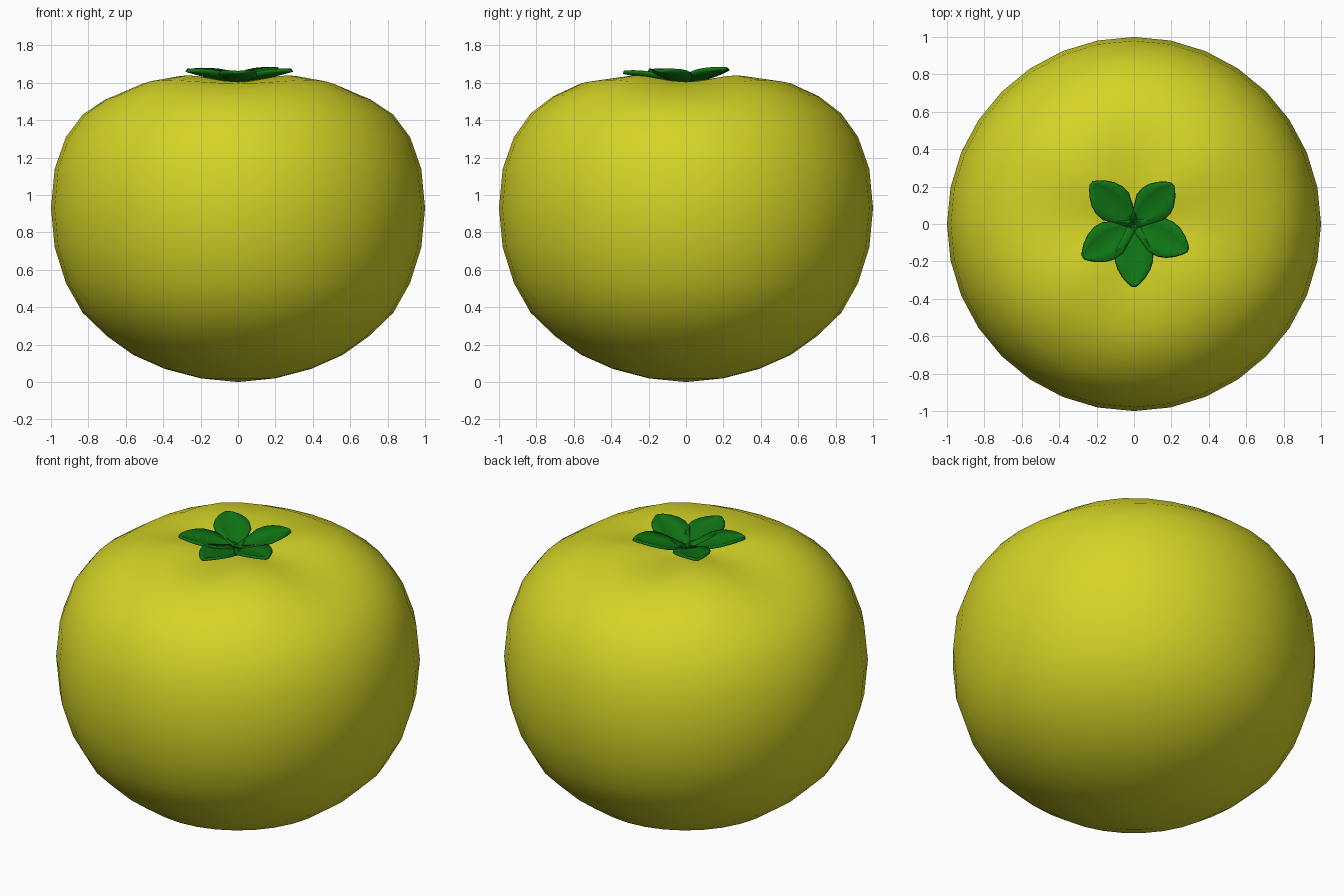
import bpy, bmesh, math
from mathutils import Vector

if "Cube" in bpy.data.objects:
    bpy.data.objects.remove(bpy.data.objects["Cube"])


def material(name, rgb):
    m = bpy.data.materials.new(name)
    m.diffuse_color = (*rgb, 1)
    m.use_nodes = True
    m.node_tree.nodes["Principled BSDF"].inputs["Base Color"].default_value = m.diffuse_color
    return m


def add_object(name, bm, mat):
    bmesh.ops.recalc_face_normals(bm, faces=bm.faces)
    me = bpy.data.meshes.new(name)
    bm.to_mesh(me)
    bm.free()
    me.materials.append(mat)
    for p in me.polygons:
        p.use_smooth = True
    ob = bpy.data.objects.new(name, me)
    bpy.context.collection.objects.link(ob)
    return ob


yellow = material("fruit yellow", (0.66, 0.66, 0.02))
green = material("leaf green", (0.005, 0.18, 0.007))

# Fruit body: profile (radius, height, crease depth) spun with 32 sides
PROFILE = [(.20, .02, 0), (.39, .07, 0), (.56, .145, 0), (.70, .245, 0),
           (.83, .37, 0), (.92, .53, 0), (.98, .72, 0), (1, .93, 0),
           (.98, 1.14, 0), (.92, 1.31, 0), (.83, 1.44, .01), (.71, 1.54, .03),
           (.56, 1.615, .045), (.38, 1.64, .035), (.20, 1.62, .015)]
N = 32
bm = bmesh.new()
rings = []
for r, z, d in PROFILE:
    ring = []
    for i in range(N):
        a = 2 * math.pi * i / N
        # shallow creases on top: strong towards the sides, softer front and back
        side = max(0, math.cos(2 * a)) ** 2
        front = max(0, -math.cos(2 * a)) ** 2 * (1 if r < .5 else .4)
        ring.append(bm.verts.new((r * math.cos(a), r * math.sin(a),
                                  z - d * (side + front))))
    rings.append(ring)
for lo, hi in zip(rings, rings[1:]):
    for i in range(N):
        j = (i + 1) % N
        bm.faces.new((lo[i], lo[j], hi[j], hi[i]))
for ring, z in ((rings[0], 0), (rings[-1], 1.575)):
    c = bm.verts.new((0, 0, z))
    for i in range(N):
        bm.faces.new((ring[i], ring[(i + 1) % N], c))
add_object("fruit_body", bm, yellow)

# Leaf crown: five cupped leaves (angle, length, tip height)
LEAVES = [(-90, .335, 1.655), (-26, .32, 1.665), (46, .295, 1.675),
          (136, .315, 1.67), (213, .325, 1.665)]
OUTLINE = [(0, .03), (.2, .06), (.42, .098), (.58, .1), (.72, .086),
           (.85, .06), (.95, .03), (1, .008)]
for k, (deg, length, tip) in enumerate(LEAVES):
    a = math.radians(deg)
    along = Vector((math.cos(a), math.sin(a), 0))
    across = Vector((-math.sin(a), math.cos(a), 0))
    bm = bmesh.new()
    rows = []
    for t, w in OUTLINE:
        row = []
        for s in (-1, -.5, 0, .5, 1):
            p = along * (t * length) + across * (s * w)
            p.z = 1.595 + (tip - 1.595) * t ** 1.1 + .025 * s * s * (w / .1)
            row.append(bm.verts.new(p))
        rows.append(row)
    for lo, hi in zip(rows, rows[1:]):
        for i in range(4):
            bm.faces.new((lo[i], lo[i + 1], hi[i + 1], hi[i]))
    leaf = add_object(f"leaf_{k + 1}", bm, green)
    solid = leaf.modifiers.new("thickness", 'SOLIDIFY')
    solid.thickness = .016
    solid.offset = 0
